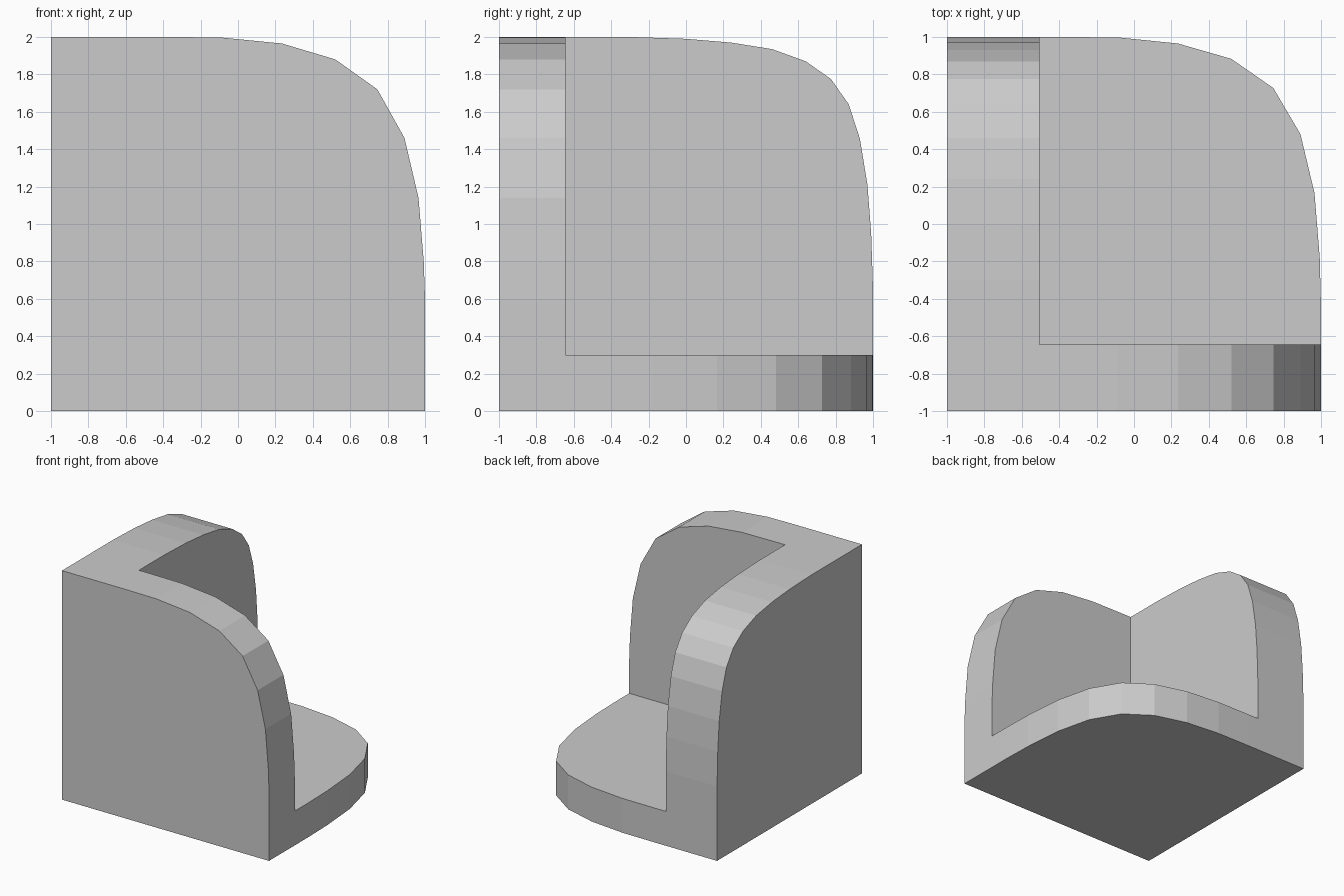
import bpy
import bmesh

if "Cube" in bpy.data.objects:
    bpy.data.objects.remove(bpy.data.objects["Cube"])


def plate(name, profile, place, near, far):
    """Extrude a closed 2D profile between two depths along one axis."""
    bm = bmesh.new()
    face = bm.faces.new([bm.verts.new(place(a, b, near)) for a, b in profile])
    ext = bmesh.ops.extrude_face_region(bm, geom=[face], use_keep_orig=True)
    for v in ext["geom"]:
        if isinstance(v, bmesh.types.BMVert):
            i = [k for k in range(3) if place(0, 0, 1)[k] == 1][0]
            v.co[i] = far
    bmesh.ops.recalc_face_normals(bm, faces=bm.faces)
    mesh = bpy.data.meshes.new(name)
    bm.to_mesh(mesh)
    bm.free()
    obj = bpy.data.objects.new(name, mesh)
    bpy.context.collection.objects.link(obj)
    return obj


# Rounded outlines of the three walls
front_curve = [(-1, 2), (-0.4, 2), (-0.09, 1.997), (0.235, 1.965), (0.52, 1.88),
               (0.745, 1.72), (0.89, 1.46), (0.965, 1.14), (0.993, 0.8),
               (1, 0.6), (1, 0), (-1, 0)]
side_curve = [(-1, 2), (-0.3, 2), (0, 1.99), (0.24, 1.97), (0.46, 1.935),
              (0.64, 1.87), (0.775, 1.775), (0.87, 1.64), (0.93, 1.455),
              (0.97, 1.21), (0.99, 0.95), (1, 0.65), (1, 0), (-1, 0)]
base_curve = [(-1, 1), (-0.4, 1), (-0.08, 0.997), (0.235, 0.965), (0.52, 0.883),
              (0.745, 0.727), (0.89, 0.48), (0.965, 0.165), (0.993, -0.18),
              (1, -0.45), (1, -1), (-1, -1)]

# Front wall, left wall and floor
body = plate("corner_block", front_curve, lambda a, b, d: (a, d, b), -1, -0.645)
left = plate("left_wall", side_curve, lambda a, b, d: (d, a, b), -1, -0.505)
base = plate("floor_plate", base_curve, lambda a, b, d: (a, b, d), 0, 0.3)

# Join the three walls into one solid
bpy.context.view_layer.objects.active = body
for part in (left, base):
    mod = body.modifiers.new("join", "BOOLEAN")
    mod.operation = "UNION"
    mod.solver = "EXACT"
    mod.object = part
    bpy.ops.object.modifier_apply(modifier=mod.name)
    bpy.data.objects.remove(part)
